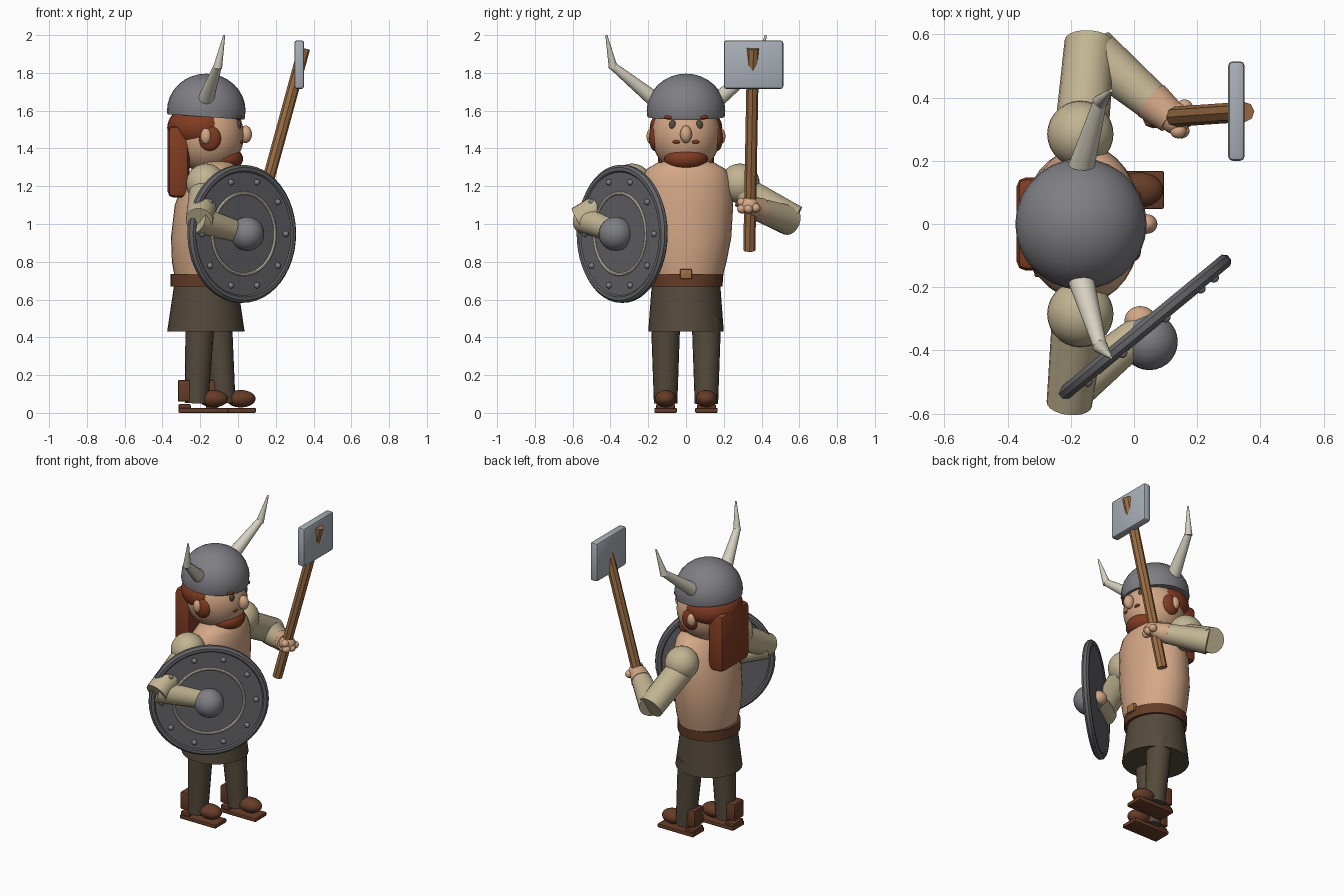
import bpy, bmesh, math
from mathutils import Vector, Matrix

if "Cube" in bpy.data.objects:
    bpy.data.objects.remove(bpy.data.objects["Cube"])


def material(name, r, g, b):
    m = bpy.data.materials.new(name)
    m.use_nodes = True
    m.diffuse_color = (r, g, b, 1)
    m.node_tree.nodes["Principled BSDF"].inputs["Base Color"].default_value = (r, g, b, 1)
    return m


GREY = material("helmet grey", .21, .21, .23)
DARK = material("shield grey", .13, .13, .14)
STEEL = material("pale steel", .39, .43, .47)
SKIN = material("skin", .66, .39, .24)
CLOTH = material("sleeve cloth", .54, .46, .29)
HAIR = material("red hair", .22, .045, .016)
TROUSER = material("trouser brown", .09, .068, .045)
LEATHER = material("leather", .13, .045, .02)
WOOD = material("wood", .34, .16, .06)
HORN = material("horn cream", .67, .63, .52)


def finish(name, bm, mat, smooth=True):
    bmesh.ops.recalc_face_normals(bm, faces=bm.faces)
    me = bpy.data.meshes.new(name)
    bm.to_mesh(me)
    bm.free()
    me.materials.append(mat)
    ob = bpy.data.objects.new(name, me)
    bpy.context.collection.objects.link(ob)
    if smooth:
        bpy.ops.object.select_all(action='DESELECT')
        ob.select_set(True)
        bpy.context.view_layer.objects.active = ob
        bpy.ops.object.shade_smooth_by_angle(angle=math.radians(40))
    return ob


def ball(name, mat, loc, size, cut=None):
    """Ellipsoid; cut keeps only what lies above that world height."""
    bm = bmesh.new()
    bmesh.ops.create_uvsphere(bm, u_segments=28, v_segments=16, radius=1)
    bm.transform(Matrix.Translation(loc) @ Matrix.Diagonal((*size, 1)))
    if cut is not None:
        r = bmesh.ops.bisect_plane(bm, geom=bm.verts[:] + bm.edges[:] + bm.faces[:],
                                   plane_co=(0, 0, cut), plane_no=(.07, 0, 1), clear_inner=True)
        edges = [e for e in r["geom_cut"] if isinstance(e, bmesh.types.BMEdge)]
        bmesh.ops.holes_fill(bm, edges=edges)
    return finish(name, bm, mat)


def limb(name, mat, a, b, r1, r2, sides=20):
    """Tapered cylinder between two points."""
    a, b = Vector(a), Vector(b)
    bm = bmesh.new()
    bmesh.ops.create_cone(bm, cap_ends=True, segments=sides, radius1=r1, radius2=r2, depth=(b - a).length)
    q = (b - a).to_track_quat('Z', 'Y').to_matrix().to_4x4()
    bm.transform(Matrix.Translation((a + b) / 2) @ q)
    return finish(name, bm, mat)


def box(name, mat, lo, hi, bevel=.01, tilt=0):
    lo, hi = Vector(lo), Vector(hi)
    bm = bmesh.new()
    bmesh.ops.create_cube(bm, size=1)
    bm.transform(Matrix.Diagonal((*(hi - lo), 1)))
    bmesh.ops.bevel(bm, geom=bm.edges[:], offset=bevel, segments=2, profile=.5, affect='EDGES')
    bm.transform(Matrix.Translation((lo + hi) / 2) @ Matrix.Rotation(tilt, 4, 'Y'))
    return finish(name, bm, mat)


def loft(name, mat, rings, n=32):
    """Stack of ellipses, each given as (z, centre x, radius x, radius y)."""
    bm = bmesh.new()
    loops = [[bm.verts.new((cx + rx * math.cos(math.tau * i / n), ry * math.sin(math.tau * i / n), z))
              for i in range(n)] for z, cx, rx, ry in rings]
    for low, high in zip(loops, loops[1:]):
        for i in range(n):
            j = (i + 1) % n
            bm.faces.new((low[i], low[j], high[j], high[i]))
    bm.faces.new(loops[0][::-1])
    bm.faces.new(loops[-1])
    return finish(name, bm, mat)


# Body and clothes
loft("torso", SKIN, [(.69, -.165, .165, .185), (.8, -.165, .185, .215), (.93, -.165, .19, .24),
                     (1.1, -.155, .18, .25), (1.22, -.135, .155, .24), (1.29, -.12, .125, .21),
                     (1.325, -.115, .1, .15), (1.34, -.115, .06, .08)])
loft("skirt", TROUSER, [(.43, -.17, .205, .2), (.7, -.17, .165, .18)])
loft("belt", LEATHER, [(.67, -.17, .188, .193), (.735, -.17, .188, .198)])
box("buckle", WOOD, (0, -.032, .71), (.032, .032, .762), .006)

# Legs and shoes, the left foot one step ahead
for side, s, step in (("right", -1, 0), ("left", 1, .145)):
    y = s * .108
    hip = -.2 + step * .62
    limb(side + "_leg", TROUSER, (-.22 + step, y, .05), (hip, y, .5), .062, .078)
    box(side + "_sole", LEATHER, (-.315 + step, y - .06, 0), (-.05 + step, y + .06, .026), .006)
    box(side + "_heel", LEATHER, (-.315 + step, y - .05, .02), (-.25 + step, y + .05, .046), .006)
    box(side + "_heel_guard", LEATHER, (-.318 + step, y - .05, .06), (-.25 + step, y + .05, .175), .008)
    ball(side + "_toe", LEATHER, (-.13 + step, y, .075), (.078, .056, .046))

# Head, hair and face
ball("head", SKIN, (-.16, 0, 1.47), (.192, .182, .2))
ball("helmet", GREY, (-.168, 0, 1.6), (.208, .208, .196), cut=1.555)
ball("hair", HAIR, (-.2, 0, 1.51), (.175, .192, .13))
box("hair_back", HAIR, (-.372, -.148, 1.14), (-.258, .148, 1.52), .03)
ball("beard", HAIR, (-.075, 0, 1.345), (.102, .116, .068))
ball("nose", SKIN, (.04, 0, 1.475), (.034, .031, .046))
ball("mouth", HAIR, (.005, 0, 1.425), (.02, .035, .012))
for side, s in (("right", -1), ("left", 1)):
    ball(side + "_sideburn", HAIR, (-.15, s * .165, 1.455), (.06, .03, .068))
    ball(side + "_ear", SKIN, (-.17, s * .185, 1.465), (.028, .024, .042))
    ball(side + "_eye", TROUSER, (.003, s * .07, 1.525), (.014, .019, .026))
    ball(side + "_brow", HAIR, (0, s * .085, 1.565), (.022, .032, .012))
    ball(side + "_moustache", HAIR, (.012, s * .045, 1.435), (.016, .026, .011))
    # Horns bend upward at the middle
    base, bend, tip = [Vector(p) for p in ((-.175, s * .15, 1.645), (-.108, s * .385, 1.835), (-.073, s * .422, 2))]
    limb(side + "_horn_base", HORN, base, bend, .044, .022, 16)
    limb(side + "_horn_tip", HORN, bend - Vector((0, 0, .008)), tip, .024, .005, 16)
    ball(side + "_shoulder", CLOTH, (-.17, s * .285, 1.215), (.105, .105, .105))

# Left arm holding the hammer
limb("left_upper_arm", CLOTH, (-.165, .3, 1.17), (-.14, .575, 1.02), .085, .08)
limb("left_forearm", CLOTH, (-.13, .545, 1.02), (.09, .36, 1.085), .08, .058)
limb("left_wrist", SKIN, (.055, .39, 1.075), (.12, .335, 1.095), .064, .052)
ball("left_palm", SKIN, (.13, .335, 1.1), (.05, .05, .045))
for i, (x, y, z) in enumerate(((.14, .295, 1.115), (.165, .33, 1.08), (.16, .37, 1.085), (.15, .295, 1.08))):
    ball("left_finger_%d" % (i + 1), SKIN, (x, y, z), (.026, .024, .024))

# Hammer
limb("hammer_handle", WOOD, (.058, .335, .86), (.35, .355, 1.93), .032, .032, 8)
box("hammer_head", STEEL, (.298, .2, 1.715), (.35, .515, 1.972), .014)

# Right arm behind and through the shield
limb("right_upper_arm", CLOTH, (-.175, -.3, 1.17), (-.205, -.57, 1.02), .085, .072)
limb("right_forearm", CLOTH, (-.22, -.54, 1.025), (.025, -.34, .95), .075, .055)
ball("right_hand", SKIN, (.02, -.305, .945), (.05, .045, .045))

# Shield, built around its own axis then placed
normal = Vector((.636, -.772, 0))
place = Matrix.Translation((.02, -.338, .948)) @ normal.to_track_quat('Z', 'Y').to_matrix().to_4x4()


def ring(name, mat, radius, thick, depth, n=48, m=8):
    bm = bmesh.new()
    loops = []
    for i in range(n):
        a = math.tau * i / n
        loops.append([])
        for k in range(m):
            b = math.tau * k / m + math.pi / m
            r = radius + thick * math.cos(b)
            loops[-1].append(bm.verts.new((r * math.cos(a), r * math.sin(a), depth + thick * math.sin(b))))
    for i in range(n):
        p, q = loops[i], loops[(i + 1) % n]
        for k in range(m):
            bm.faces.new((p[k], q[k], q[(k + 1) % m], p[(k + 1) % m]))
    bm.transform(place)
    return finish(name, bm, mat)


limb("shield_disc", DARK, place @ Vector((0, 0, -.015)), place @ Vector((0, 0, .015)), .35, .35, 48)
ring("shield_rim", DARK, .343, .024, 0)
ring("shield_ring", HORN, .215, .009, .016)
ball("shield_boss", GREY, place @ Vector((0, 0, .045)), (.09, .09, .09))
for i in range(10):
    a = math.tau * (i + .5) / 10 + math.pi / 2
    ball("rivet_%d" % (i + 1), GREY, place @ Vector((.287 * math.cos(a), .287 * math.sin(a), .018)), (.016, .016, .016))
